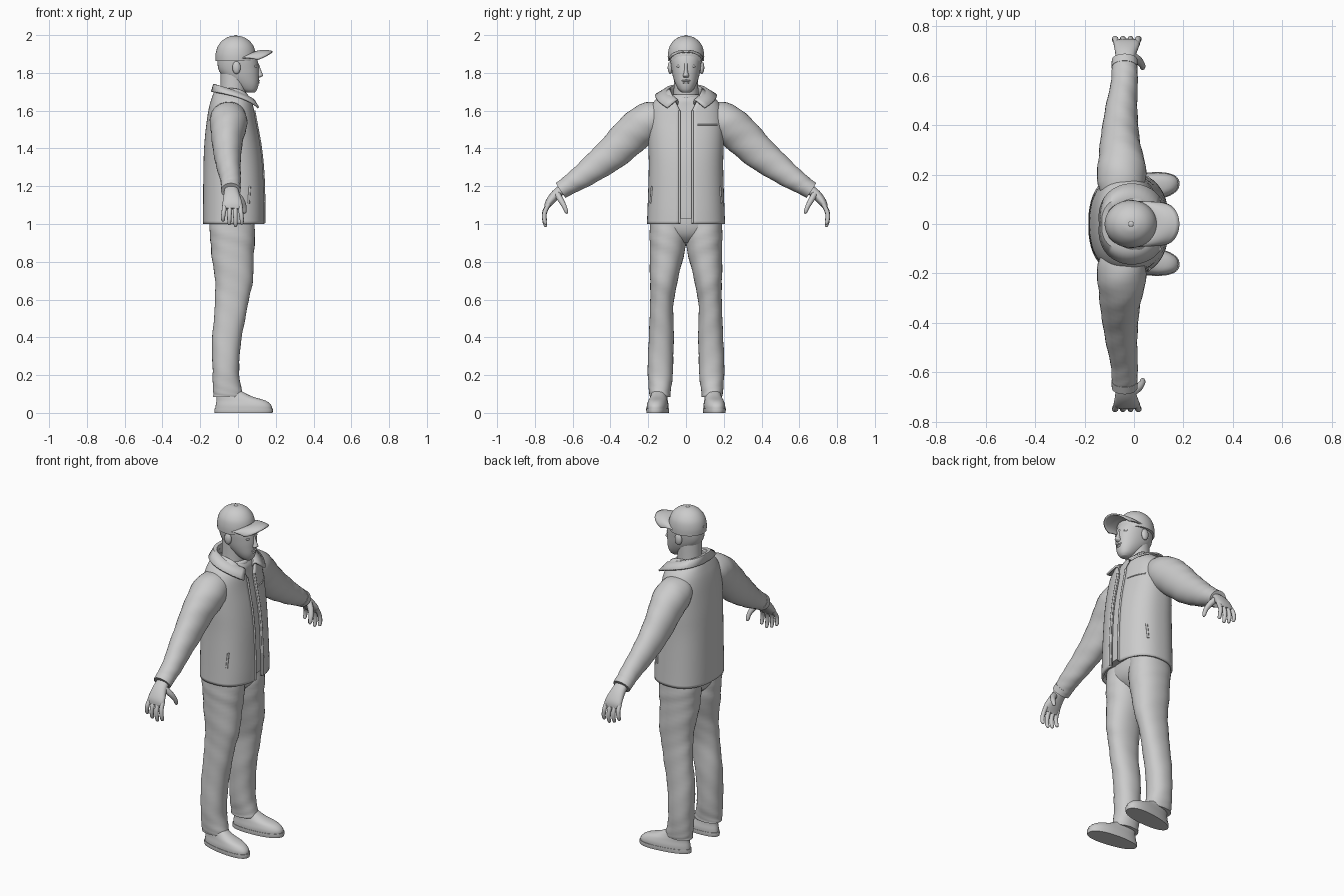
import bpy, bmesh
from math import sin, cos, asin, pi, radians, copysign
from mathutils import Vector

default = bpy.data.objects.get("Cube")
if default:
    bpy.data.objects.remove(default, do_unlink=True)

GREY = (0.6, 0.6, 0.6, 1)
clay = bpy.data.materials.new("plain grey")
clay.use_nodes = True
clay.diffuse_color = GREY
clay.node_tree.nodes["Principled BSDF"].inputs["Base Color"].default_value = GREY
parts = []


def finish(name, bm, mirror=False, thick=0, offset=0):
    """Turn a bmesh into a named part, optionally mirrored across y and thickened."""
    bmesh.ops.recalc_face_normals(bm, faces=bm.faces)
    mesh = bpy.data.meshes.new(name)
    bm.to_mesh(mesh)
    bm.free()
    mesh.materials.append(clay)
    obj = bpy.data.objects.new(name, mesh)
    bpy.context.collection.objects.link(obj)
    if thick:
        shell = obj.modifiers.new("thickness", "SOLIDIFY")
        shell.thickness, shell.offset = thick, offset
    if mirror:
        pair = obj.modifiers.new("pair", "MIRROR")
        pair.use_axis = (False, True, False)
        pair.use_mirror_merge = False
    parts.append(obj)
    return obj


def resample(rings, steps):
    """Smooth the list of cross-sections with a spline."""
    out = []
    last = len(rings) - 1
    for i in range(last):
        four = [rings[max(0, min(last, i + k))] for k in (-1, 0, 1, 2)]
        for s in range(steps):
            t = s / steps
            out.append([b + t * (c - a + t * (2*a - 5*b + 4*c - d + t * (3*(b - c) + d - a))) / 2
                        for a, b, c, d in zip(*four)])
    return out + [list(rings[-1])]


def skin(bm, rows, closed):
    n = len(rows[0])
    for a, b in zip(rows, rows[1:]):
        for k in range(n if closed else n - 1):
            m = (k + 1) % n
            bm.faces.new((a[k], a[m], b[m], b[k]))


def loft(name, rings, n=32, power=2, flat=True, gap=None, fold=0, steps=4, caps=True, **kw):
    """Skin superellipse rings (x, y, z, radius along x, radius across)."""
    bm = bmesh.new()
    rings = resample(rings, steps)
    rows = []
    for i, (x, y, z, a, b) in enumerate(rings):
        side, up = Vector((1, 0, 0)), Vector((0, 1, 0))
        if not flat:
            before, after = rings[max(i - 1, 0)], rings[min(i + 1, len(rings) - 1)]
            tangent = (Vector(after[:3]) - Vector(before[:3])).normalized()
            up = tangent.cross(side).normalized()
            side = up.cross(tangent)
        start = asin(min(1, gap(z) / b) ** (power / 2)) if gap else 0
        row = []
        for k in range(n):
            t = start + (2 * pi - 2 * start) * k / (n - 1 if gap else n)
            c, s = [copysign(abs(f) ** (2 / power), f) for f in (cos(t), sin(t))]
            w = 1 + fold * sin(1.1 * i + 2 * t) * sin(0.4 * i + t)
            row.append(bm.verts.new(Vector((x, y, z)) + side * a * c * w + up * b * s * w))
        rows.append(row)
    skin(bm, rows, not gap)
    if caps and not gap:
        bm.faces.new(rows[0])
        bm.faces.new(rows[-1])
    return finish(name, bm, **kw)


def sheet(name, columns, **kw):
    bm = bmesh.new()
    skin(bm, [[bm.verts.new(p) for p in col] for col in columns], False)
    return finish(name, bm, **kw)


def ball(name, centre, size, mirror=False):
    bm = bmesh.new()
    bmesh.ops.create_uvsphere(bm, u_segments=20, v_segments=12, radius=1)
    for v in bm.verts:
        v.co = Vector(centre) + Vector([a * b for a, b in zip(v.co, size)])
    return finish(name, bm, mirror)


def tube(name, points, r, **kw):
    return loft(name, [(*p, r, r) for p in points], n=8, flat=False, steps=3, **kw)


# Trousers
loft("trouser_legs", [(-.03, .1, 1.08, .115, .09), (-.03, .095, .96, .12, .097),
                      (-.028, .1, .85, .113, .092), (-.022, .117, .7, .1, .073),
                      (-.035, .128, .57, .087, .062), (-.058, .131, .4, .078, .066),
                      (-.065, .136, .22, .07, .067), (-.055, .138, .12, .077, .058),
                      (-.052, .138, .085, .079, .054)],
     power=2.2, fold=.025, steps=6, mirror=True)
loft("trouser_seat", [(-.03, 0, .9, .06, .05), (-.03, 0, .94, .1, .13),
                      (-.03, 0, 1, .118, .187), (-.03, 0, 1.1, .115, .18)], power=2.3)

# Shoes, narrower at the heel and turned slightly outward
uppers = loft("shoe_uppers", [(.03, .145, .015, .15, .062), (.029, .145, .04, .147, .062),
                              (.016, .145, .065, .13, .056), (-.02, .145, .088, .092, .05),
                              (-.045, .145, .12, .055, .042)], power=2.3, mirror=True)
soles = loft("shoe_soles", [(.03, .145, 0, .153, .063), (.03, .145, .012, .155, .065),
                            (.03, .145, .024, .154, .065)], power=2.3, steps=2, mirror=True)
for shoe in (uppers, soles):
    for v in shoe.data.vertices:
        v.co.y = .145 + (v.co.y - .145) * (.86 + .6 * v.co.x) + .1 * v.co.x
for i in range(4):
    x, z = .04 + .022 * i, .088 - .008 * i
    tube("shoe_lace", [(x, .125, z - .006), (x, .152, z), (x, .178, z - .006)], .005, mirror=True)

# Jacket body, open down the front, with the shirt inside it
JACKET = [(-.022, 0, 1, .163, .207), (-.022, 0, 1.1, .163, .203), (-.025, 0, 1.3, .158, .197),
          (-.03, 0, 1.43, .148, .2), (-.035, 0, 1.55, .13, .2), (-.035, 0, 1.62, .118, .185),
          (-.035, 0, 1.665, .105, .155), (-.035, 0, 1.7, .092, .11), (-.035, 0, 1.72, .085, .088)]
CUT = 2.4


def opening(z):
    return .031 + max(0, z - 1.6) * .5


def on_jacket(y, z):
    """Point on the front of the jacket."""
    x, _, _, a, b = min(resample(JACKET, 12), key=lambda r: abs(r[2] - z))
    return (x + a * (1 - (abs(y) / b) ** CUT) ** (1 / CUT), y, z)


loft("jacket_body", JACKET, n=56, power=CUT, gap=opening, thick=.012, offset=-1)
loft("shirt", [(x, y, max(z, 1.03), a - .014, b - .014) for x, y, z, a, b in JACKET[:6]]
     + [(-.03, 0, 1.655, .095, .1), (-.028, 0, 1.68, .078, .075)], power=CUT)
loft("shirt_neckband", [(-.027, 0, 1.665, .085, .079), (-.027, 0, 1.676, .085, .079),
                        (-.027, 0, 1.685, .077, .073)], steps=2)
tube("front_edge", [on_jacket(.034, 1.005 + .085 * i) for i in range(8)], .006, mirror=True)
tube("side_pocket_welt", [on_jacket(.187 - .0035 * i, 1.11 + .045 * i) for i in range(3)],
     .006, mirror=True)
tube("chest_pocket_welt", [on_jacket(.06 + .035 * i, 1.525) for i in range(4)], .004)

# Folded collar whose ends spread into points
columns = []
for i in range(-20, 21):
    f, t = abs(i) / 20, radians(150) * i / 20
    c, s = -cos(t), sin(t)
    columns.append([(-.03 + (.078 + .03 * f) * c, .082 * s, 1.69 - .06 * f ** 2),
                    (-.03 + (.085 + .035 * f) * c, .092 * s, 1.735 - .08 * f ** 2),
                    (-.03 + (.097 + .037 * f) * c, .108 * s, 1.738 - .085 * f ** 2),
                    (-.03 + (.107 + .053 * f) * c, (.15 + .05 * f ** 3) * s, 1.7 - .085 * f ** 3)])
sheet("collar", columns, thick=.01)

# Sleeves and cuffs
loft("sleeves", [(-.05, .1, 1.57, .08, .07), (-.05, .2, 1.545, .1, .1),
                 (-.055, .3, 1.46, .085, .1), (-.055, .42, 1.35, .07, .085),
                 (-.042, .54, 1.26, .057, .065), (-.038, .62, 1.205, .052, .051),
                 (-.038, .66, 1.18, .05, .045)],
     flat=False, fold=.03, steps=6, mirror=True)
loft("cuffs", [(-.038, .635, 1.196, .053, .049), (-.038, .664, 1.177, .052, .047)],
     flat=False, steps=2, mirror=True)

# Hands
loft("palms", [(-.036, .64, 1.195, .034, .026), (-.034, .69, 1.155, .042, .026),
               (-.03, .727, 1.11, .052, .02), (-.03, .74, 1.08, .048, .011)],
     flat=False, power=2.3, n=24, mirror=True)
for i, (name, length) in enumerate([("little", .09), ("ring", .11),
                                    ("middle", .12), ("index", .108)]):
    x, spread = -.07 + .027 * i, .006 * (i - 1.5)
    loft(name + "_fingers",
         [(x, .727, 1.105, .013, .012), (x + spread * .5, .748, 1.105 - length * .4, .012, .012),
          (x + spread, .75, 1.105 - length * .75, .011, .011),
          (x + spread, .743, 1.105 - length * .95, .009, .009),
          (x + spread, .741, 1.105 - length, .003, .003)],
         n=10, flat=False, mirror=True)
loft("thumbs", [(-.015, .685, 1.165, .018, .018), (.015, .665, 1.13, .017, .016),
                (.032, .645, 1.095, .013, .013), (.035, .633, 1.065, .01, .01),
                (.035, .629, 1.055, .003, .003)], n=10, flat=False, mirror=True)

# Neck, head and face
loft("neck", [(-.032, 0, 1.62, .075, .075), (-.026, 0, 1.69, .068, .066),
              (-.022, 0, 1.8, .07, .064)])
loft("head", [(.065, 0, 1.695, .022, .02), (.056, 0, 1.71, .044, .038),
              (.04, 0, 1.74, .069, .055), (.016, 0, 1.78, .095, .069),
              (.003, 0, 1.82, .107, .077), (-.003, 0, 1.87, .105, .083),
              (-.01, 0, 1.92, .09, .08)], power=2.15)
loft("nose", [(.103, 0, 1.775, .012, .012), (.11, 0, 1.785, .022, .017),
              (.109, 0, 1.797, .02, .013), (.104, 0, 1.825, .014, .008),
              (.098, 0, 1.85, .012, .01)], n=14)
ball("upper_lip", (.103, 0, 1.759), (.013, .024, .006))
ball("lower_lip", (.102, 0, 1.748), (.012, .02, .007))
ball("eyes", (.088, .034, 1.835), (.013, .016, .008), mirror=True)
ball("ears", (-.008, .083, 1.828), (.022, .014, .034), mirror=True)

# Cap with a curved brim, top button and back strap
loft("cap_crown", [(-.012, 0, 1.862, .106, .096), (-.012, 0, 1.9, .106, .096),
                   (-.012, 0, 1.94, .095, .087), (-.012, 0, 1.973, .069, .063),
                   (-.012, 0, 1.992, .034, .031), (-.012, 0, 1.996, .006, .006)], n=40)
ball("cap_button", (-.012, 0, 1.995), (.011, .011, .005))
columns = []
for i in range(-16, 17):
    a = radians(82) * i / 16
    inner = Vector((-.014 + .1 * cos(a), .091 * sin(a), 1.866 + .043 * cos(a)))
    outer = Vector((.07 + .113 * cos(a) ** .6, .086 * sin(a), 1.862 + .05 * cos(a)))
    columns.append([inner.lerp(outer, v / 6) + Vector((0, 0, .008 * sin(pi * v / 6)))
                    for v in range(7)])
sheet("cap_brim", columns, thick=.008)
tube("cap_back_arch", [(-.116 + .012 * abs(cos(t)), .04 * cos(t), 1.868 + .035 * sin(t))
                       for t in [pi * k / 8 for k in range(9)]], .004)

# Smooth shading that keeps hard rims
bpy.ops.object.select_all(action="DESELECT")
for part in parts:
    part.select_set(True)
bpy.context.view_layer.objects.active = parts[0]
bpy.ops.object.shade_smooth_by_angle(angle=radians(50))
